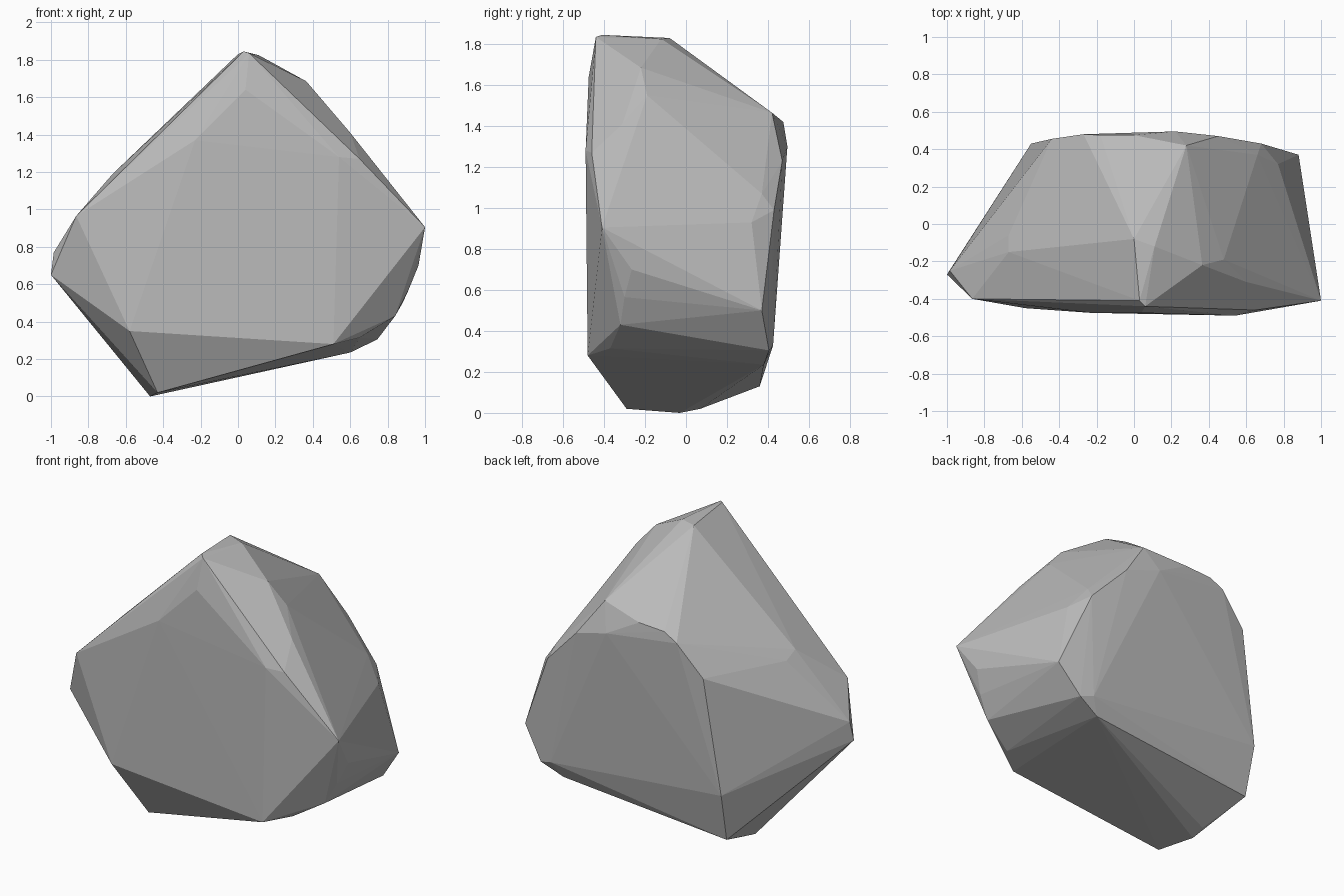
import bpy, bmesh

# Corner points of the boulder, grouped by region
crown = [(.03, -.41, 1.845), (.06, -.44, 1.835), (0, -.08, 1.83), (.11, -.12, 1.825),
         (.365, -.22, 1.685), (.48, -.19, 1.55), (.6, -.31, 1.41)]
front = [(.04, -.475, 1.64), (-.23, -.475, 1.37), (.54, -.49, 1.28), (.65, -.46, 1.27),
         (.51, -.48, .28), (-.58, -.45, .35), (-.645, -.41, .41)]
left = [(-.67, -.15, 1.19), (-.67, -.06, 1.15), (-.865, -.4, .965),
        (-.985, -.25, .77), (-1, -.27, .65)]
right = [(1, -.41, .905), (.965, -.265, .7), (.91, -.3, .565), (.84, -.32, .43),
         (.65, -.37, .315), (.77, .32, .93), (.88, .37, .5), (.745, .405, .305)]
back = [(.28, .42, 1.465), (0, .475, 1.42), (-.18, .475, 1.41), (-.27, .48, 1.36),
        (-.44, .455, 1.17), (-.55, .43, .44), (.22, .495, 1.3), (.45, .47, 1.23),
        (.66, .37, 1.07), (.68, .43, .99), (.66, .425, .33)]
base = [(-.43, -.29, .02), (-.47, -.03, 0), (-.46, .07, .02), (-.54, .36, .13),
        (.6, .38, .235)]

# Faceted stone skin wrapped around the corners
bm = bmesh.new()
for p in crown + front + left + right + back + base:
    bm.verts.new(p)
hull = bmesh.ops.convex_hull(bm, input=bm.verts[:])
spare = {g for g in hull["geom_interior"] + hull["geom_unused"]
         if isinstance(g, bmesh.types.BMVert)}
bmesh.ops.delete(bm, geom=list(spare), context='VERTS')
bmesh.ops.recalc_face_normals(bm, faces=bm.faces[:])

mesh = bpy.data.meshes.new("boulder")
bm.to_mesh(mesh)
bm.free()

# Plain grey stone
stone = bpy.data.materials.new("grey stone")
stone.diffuse_color = (.5, .5, .5, 1)
mesh.materials.append(stone)
boulder = bpy.data.objects.new("boulder", mesh)
bpy.context.collection.objects.link(boulder)
